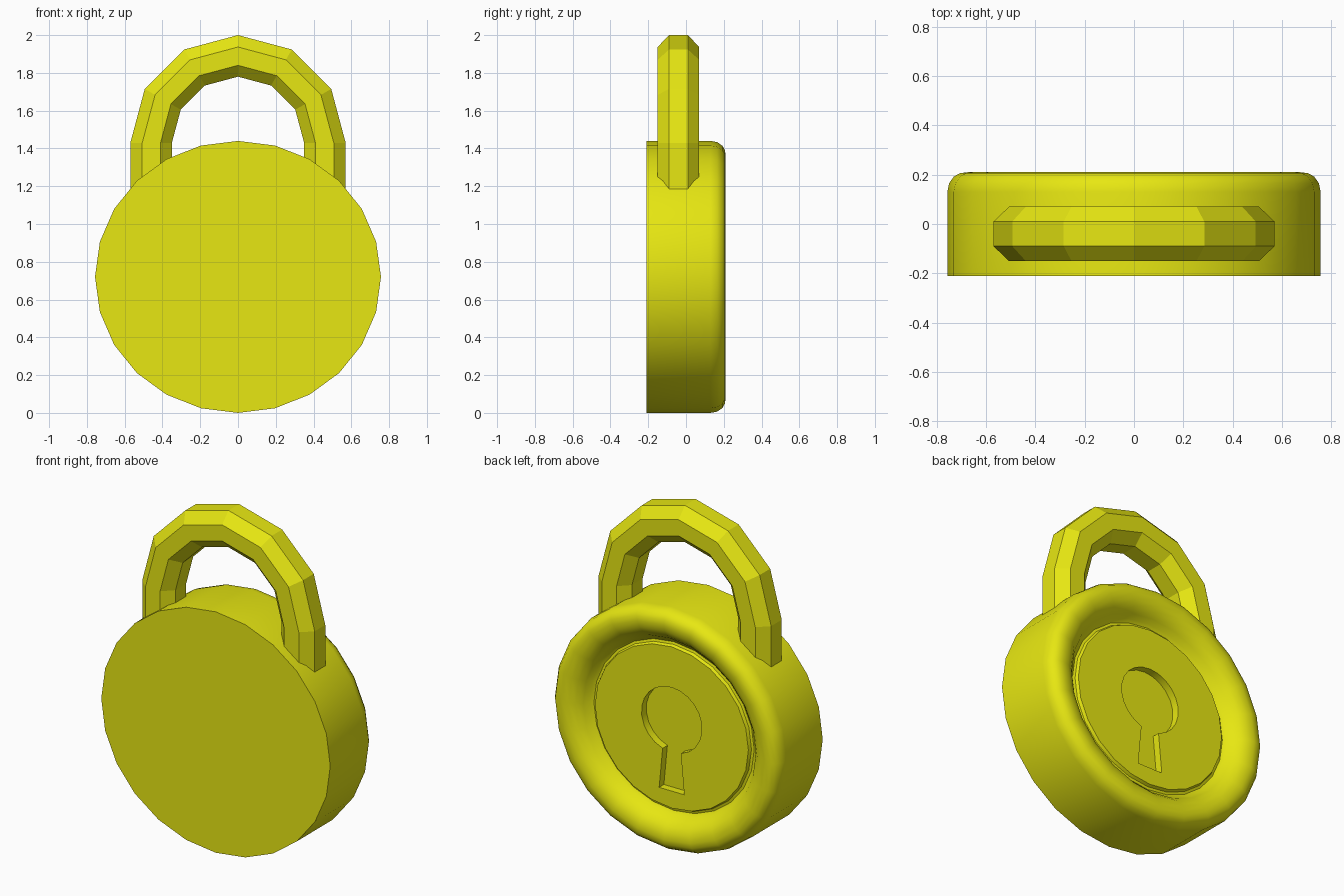
import bpy, bmesh, math

if "Cube" in bpy.data.objects:
    bpy.data.objects.remove(bpy.data.objects["Cube"])

yellow = bpy.data.materials.new("yellow")
yellow.diffuse_color = (0.8, 0.8, 0.006, 1)
yellow.use_nodes = True
yellow.node_tree.nodes["Principled BSDF"].inputs["Base Color"].default_value = yellow.diffuse_color


def finish(name, bm):
    bmesh.ops.recalc_face_normals(bm, faces=bm.faces[:])
    me = bpy.data.meshes.new(name)
    bm.to_mesh(me)
    bm.free()
    me.materials.append(yellow)
    ob = bpy.data.objects.new(name, me)
    bpy.context.collection.objects.link(ob)
    return ob


def bridge(bm, a, b, closed=True):
    n = len(a)
    for i in range(n if closed else n - 1):
        j = (i + 1) % n
        bm.faces.new((a[i], a[j], b[j], b[i]))


def loop_edges(bm, ring):
    out = []
    for i in range(len(ring)):
        pair = (ring[i], ring[(i + 1) % len(ring)])
        out.append(bm.edges.get(pair) or bm.edges.new(pair))
    return out


# Lock body: 24-sided disc with a rounded rim around a sunken plate at the back
N, ZC, SQUASH = 24, 0.72, 0.951
FLOOR, DEPTH = 0.135, 0.045
profile = [(0.757, -0.21), (0.757, 0.13), (0.75, 0.165), (0.73, 0.193),
           (0.705, 0.206), (0.675, 0.21), (0.635, 0.203), (0.60, 0.185),
           (0.57, 0.155), (0.55, 0.125), (0.53, 0.113), (0.515, 0.117), (0.507, FLOOR)]
bm = bmesh.new()
rings = []
for r, y in profile:
    rings.append([bm.verts.new((r * math.sin(2 * math.pi * i / N), y,
                                ZC + SQUASH * r * math.cos(2 * math.pi * i / N)))
                  for i in range(N)])
for a, b in zip(rings, rings[1:]):
    bridge(bm, a, b)
bm.faces.new(rings[0])

# Keyhole: round top with a flared slot, sunk into the plate
KR, KZ = 0.2, 0.765
a0 = math.asin(0.06 / KR)
outline = [(0.083, 0.34)]
for i in range(21):
    t = -math.pi / 2 + a0 + (2 * math.pi - 2 * a0) * i / 20
    outline.append((KR * math.cos(t), KZ + KR * 0.97 * math.sin(t)))
outline.append((-0.083, 0.34))
top = [bm.verts.new((x, FLOOR, z)) for x, z in outline]
low = [bm.verts.new((x, FLOOR - DEPTH, z)) for x, z in outline]
bmesh.ops.triangle_fill(bm, use_beauty=True, normal=(0, 1, 0),
                        edges=loop_edges(bm, rings[-1]) + loop_edges(bm, top))
bridge(bm, top, low)
bm.faces.new(low)
body = finish("lock_body", bm)
bpy.context.view_layer.objects.active = body
body.select_set(True)
bpy.ops.object.shade_smooth_by_angle(angle=math.radians(35))

# Shackle: flat-faced octagonal bar swept over two legs and a six-segment arch
section = [(0.57, -0.05), (0.57, 0.05), (0.507, 0.11), (0.41, 0.11),
           (0.35, 0.05), (0.35, -0.05), (0.41, -0.11), (0.507, -0.11)]
YC, ARCH_Z = -0.04, 1.43
stations = [(0, 1.1)] + [(math.pi * i / 6, ARCH_Z) for i in range(7)] + [(math.pi, 1.1)]
bm = bmesh.new()
bars = [[bm.verts.new((r * math.cos(t), YC + y, z + r * math.sin(t))) for r, y in section]
        for t, z in stations]
for a, b in zip(bars, bars[1:]):
    bridge(bm, a, b)
bm.faces.new(bars[0])
bm.faces.new(bars[-1])
finish("shackle", bm)
